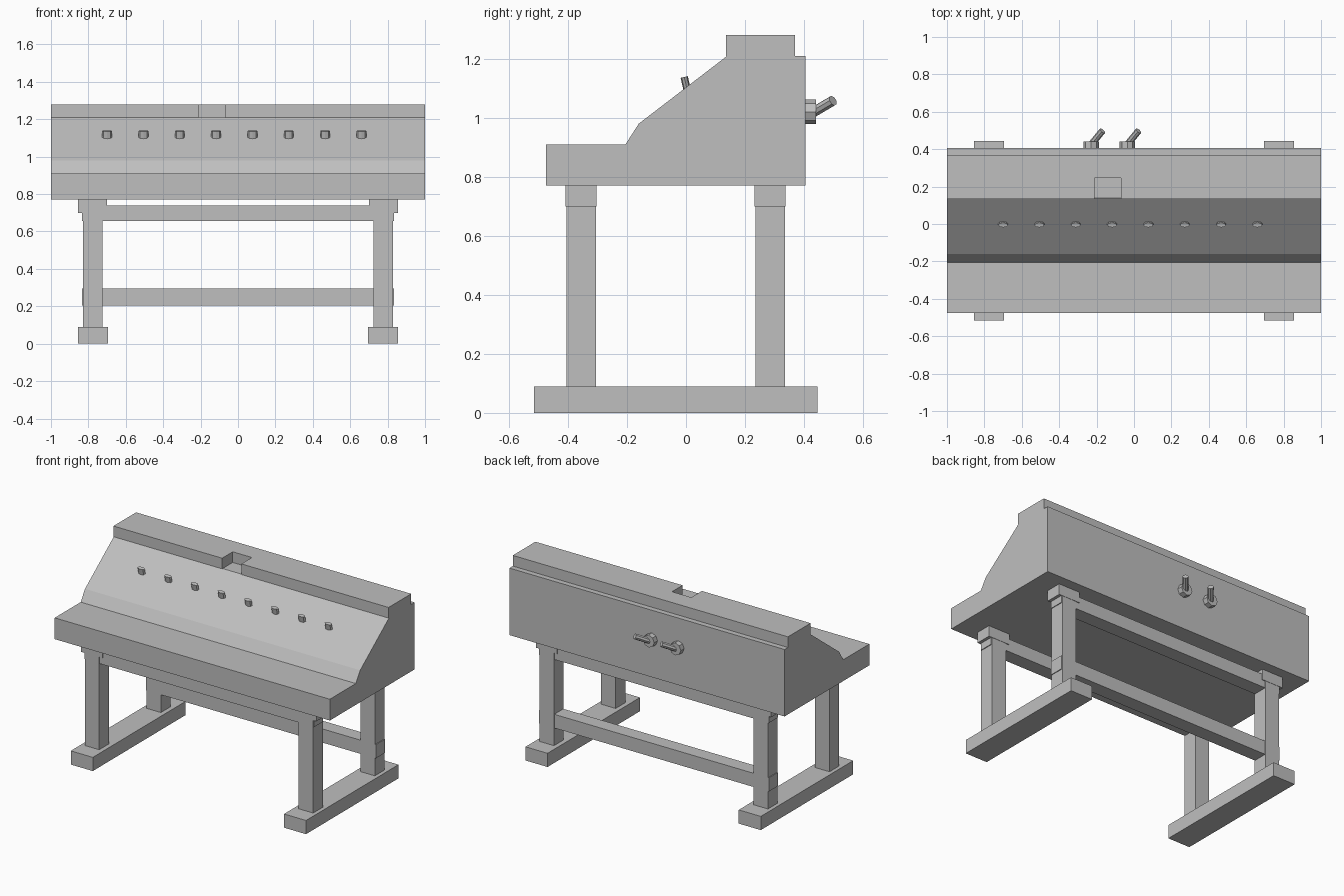
import bpy
import bmesh
from mathutils import Vector

cube = bpy.data.objects.get("Cube")
if cube:
    bpy.data.objects.remove(cube, do_unlink=True)

GREY = (0.52, 0.52, 0.52, 1)
grey = bpy.data.materials.new("plain grey")
grey.use_nodes = True
grey.diffuse_color = GREY
grey.node_tree.nodes["Principled BSDF"].inputs["Base Color"].default_value = GREY


def finish(bm, name):
    bmesh.ops.recalc_face_normals(bm, faces=bm.faces)
    mesh = bpy.data.meshes.new(name)
    bm.to_mesh(mesh)
    bm.free()
    mesh.materials.append(grey)
    obj = bpy.data.objects.new(name, mesh)
    bpy.context.collection.objects.link(obj)
    return obj


def prism(name, points, direction):
    """Extrude a closed flat outline along a direction."""
    bm = bmesh.new()
    face = bm.faces.new([bm.verts.new(p) for p in points])
    new = bmesh.ops.extrude_face_region(bm, geom=[face])["geom"]
    bmesh.ops.translate(bm, vec=direction,
                        verts=[v for v in new if isinstance(v, bmesh.types.BMVert)])
    return finish(bm, name)


def box(name, x, y, z):
    outline = [(x[0], y[0], z[0]), (x[1], y[0], z[0]), (x[1], y[1], z[0]), (x[0], y[1], z[0])]
    return prism(name, outline, (0, 0, z[1] - z[0]))


def rod(name, start, end, radius, sides, flat=1):
    """Straight faceted rod between two points, optionally flattened."""
    start, end = Vector(start), Vector(end)
    bm = bmesh.new()
    bmesh.ops.create_cone(bm, cap_ends=True, segments=sides, radius1=radius,
                          radius2=radius, depth=(end - start).length)
    bmesh.ops.scale(bm, vec=(1, flat, 1), verts=bm.verts)
    obj = finish(bm, name)
    obj.location = (start + end) / 2
    obj.rotation_euler = (end - start).to_track_quat("Z", "Y").to_euler()
    return obj


# Sloped cabinet
profile = [(-0.475, 0.77), (0.405, 0.77), (0.405, 1.21), (0.14, 1.21),
           (-0.16, 0.98), (-0.205, 0.91), (-0.475, 0.91)]
prism("cabinet", [(-1, y, z) for y, z in profile], (2, 0, 0))

# Top board with a notch in its front edge
plan = [(-1, 0.135), (-0.21, 0.135), (-0.21, 0.245), (-0.07, 0.245),
        (-0.07, 0.135), (1, 0.135), (1, 0.37), (-1, 0.37)]
prism("top_board", [(x, y, 1.21) for x, y in plan], (0, 0, 0.07))

# Stand: feet, legs and leg caps on both sides
leg_rows = {"front": (-0.405, -0.305), "back": (0.235, 0.335)}
for side, s in (("left", 1), ("right", -1)):
    def span(a, b):
        return sorted((s * a, s * b))
    box(f"{side}_foot", span(0.695, 0.855), (-0.515, 0.445), (0, 0.09))
    for row, y in leg_rows.items():
        box(f"{side}_{row}_leg", span(0.725, 0.83), y, (0.09, 0.77))
        box(f"{side}_{row}_leg_cap", span(0.70, 0.855), (y[0] - 0.003, y[1] + 0.002), (0.70, 0.77))

# Rails through the legs
for row, (y0, y1) in leg_rows.items():
    box(f"{row}_upper_rail", (-0.835, 0.835), (y0 + 0.003, y1 - 0.003), (0.655, 0.74))
box("back_stretcher", (-0.835, 0.835), (0.238, 0.332), (0.205, 0.295))

# Row of small knobs on the slope
for i in range(8):
    x = -0.70 + i * 0.1943
    rod(f"knob_{i + 1}", (x, 0.006, 1.085), (x, -0.006, 1.138), 0.026, 8, 0.48)

# Two taps at the back
for i, x in enumerate((-0.229, -0.036)):
    rod(f"tap_nut_{i + 1}", (x, 0.40, 1.02), (x, 0.44, 1.02), 0.041, 8)
    rod(f"tap_handle_{i + 1}", (x, 0.425, 1.015), (x + 0.06, 0.498, 1.058), 0.018, 8)
